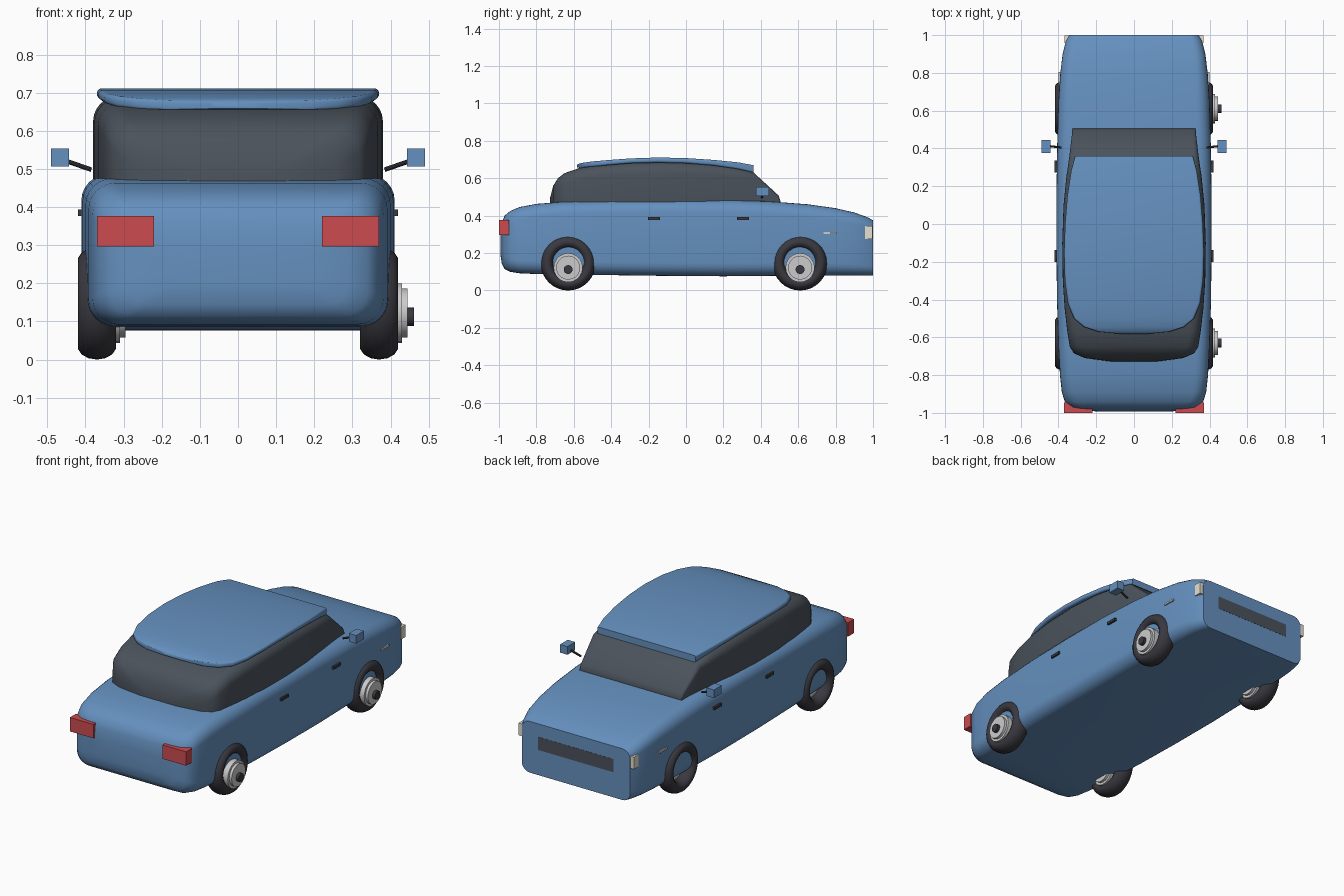
import bpy, math
from mathutils import Vector

if "Cube" in bpy.data.objects:
    bpy.data.objects.remove(bpy.data.objects["Cube"])


def material(name, rgb):
    m = bpy.data.materials.new(name)
    m.diffuse_color = (*rgb, 1)
    m.use_nodes = True
    m.node_tree.nodes["Principled BSDF"].inputs["Base Color"].default_value = m.diffuse_color
    return m


BLUE = material("blue_paint", (0.13, 0.28, 0.52))
DARK = material("dark_glass", (0.07, 0.085, 0.105))
BLACK = material("rubber", (0.04, 0.04, 0.05))
WHITE = material("pale_metal", (0.75, 0.75, 0.75))
CREAM = material("headlight", (0.8, 0.75, 0.62))
RED = material("red_light", (0.6, 0.07, 0.08))


def finish(o, name, mat, smooth=None):
    o.name = name
    o.data.materials.clear()
    o.data.materials.append(mat)
    if smooth:
        bpy.ops.object.select_all(action='DESELECT')
        o.select_set(True)
        bpy.context.view_layer.objects.active = o
        bpy.ops.object.shade_smooth_by_angle(angle=math.radians(smooth))
    return o


def mesh(name, verts, faces, mat, smooth):
    me = bpy.data.meshes.new(name)
    me.from_pydata(verts, [], faces)
    o = bpy.data.objects.new(name, me)
    bpy.context.collection.objects.link(o)
    return finish(o, name, mat, smooth)


def box(name, lo, hi, mat):
    bpy.ops.mesh.primitive_cube_add(size=1, location=[(a + b) / 2 for a, b in zip(lo, hi)])
    o = bpy.context.object
    o.scale = [abs(b - a) for a, b in zip(lo, hi)]
    return finish(o, name, mat)


def cylinder(name, p, q, r, mat, sides=24):
    p, q = Vector(p), Vector(q)
    bpy.ops.mesh.primitive_cylinder_add(vertices=sides, radius=r, depth=(q - p).length, location=(p + q) / 2)
    o = bpy.context.object
    o.rotation_euler = (q - p).to_track_quat('Z', 'Y').to_euler()
    return finish(o, name, mat, 35)


def rounded(w, z0, z1, r, n=7):
    r = min(r, w * 0.99, (z1 - z0) * 0.49)
    pts = []
    for k, (cx, cz) in enumerate([(w - r, z1 - r), (-w + r, z1 - r), (-w + r, z0 + r), (w - r, z0 + r)]):
        for i in range(n):
            a = math.pi / 2 * (k + i / (n - 1))
            pts.append((cx + r * math.cos(a), cz + r * math.sin(a)))
    return pts


def loft(name, stations, mat, smooth=40):
    # stations run front to back: y, half width, bottom, top, corner radius
    verts, faces = [], []
    for y, w, z0, z1, r in stations:
        verts += [(x, y, z) for x, z in rounded(w, z0, z1, r)]
    n = len(verts) // len(stations)
    for k in range(len(stations) - 1):
        for i in range(n):
            j = (i + 1) % n
            faces.append((k * n + i, k * n + j, k * n + n + j, k * n + n + i))
    faces.append(tuple(range(n))[::-1])
    faces.append(tuple(range(len(verts) - n, len(verts))))
    return mesh(name, verts, faces, mat, smooth)


# Body shell
loft("car_body", [
    (1.0, .345, .08, .375, .05), (.97, .36, .08, .392, .055), (.9, .378, .08, .417, .06),
    (.8, .39, .08, .44, .065), (.65, .4, .08, .461, .07), (.45, .406, .078, .476, .07),
    (.2, .41, .076, .485, .07), (-.1, .411, .078, .486, .07), (-.4, .408, .082, .483, .07),
    (-.65, .4, .085, .475, .07), (-.8, .392, .088, .463, .07), (-.89, .382, .092, .446, .07),
    (-.94, .367, .1, .425, .07), (-.97, .34, .115, .4, .07), (-.985, .29, .145, .36, .06),
    (-.992, .2, .19, .3, .04)], BLUE)

# Glass cabin
loft("cabin_glass", [
    (.505, .325, .4, .478, .01), (.495, .326, .4, .508, .015), (.36, .342, .4, .632, .03),
    (.25, .358, .4, .66, .05), (.1, .373, .4, .68, .06), (-.1, .38, .4, .69, .065),
    (-.3, .377, .4, .685, .065), (-.45, .367, .4, .672, .06), (-.57, .353, .4, .655, .06),
    (-.65, .34, .4, .627, .06), (-.685, .318, .4, .6, .06), (-.71, .26, .4, .56, .06),
    (-.728, .12, .4, .49, .04)], DARK)

# Roof panel
loft("roof", [
    (.36, .312, .63, .67, .008), (.28, .333, .649, .685, .01), (.15, .353, .668, .698, .012),
    (0, .365, .68, .708, .012), (-.15, .37, .684, .711, .012), (-.3, .366, .68, .706, .012),
    (-.42, .35, .67, .697, .012), (-.5, .318, .661, .69, .012), (-.545, .265, .657, .684, .012),
    (-.57, .19, .656, .679, .01), (-.582, .07, .658, .673, .006)], BLUE)

# Wheels: every rim sits on the +x side of its tyre
for side, x in (("left", -.37), ("right", .37)):
    for end, y in (("front", -.63), ("back", .61)):
        tag = f"{end}_{side}"
        bpy.ops.mesh.primitive_torus_add(major_radius=.112, minor_radius=.035, major_segments=32,
                                         minor_segments=14, location=(x, y, .147),
                                         rotation=(0, math.pi / 2, 0))
        tyre = bpy.context.object
        tyre.scale.z = 1.45
        finish(tyre, tag + "_tyre", BLACK, 40)
        cylinder(tag + "_rim", (x + .01, y, .122), (x + .06, y, .122), .078, WHITE, 20)
        cylinder(tag + "_rim_face", (x + .06, y, .122), (x + .075, y, .122), .064, WHITE, 20)
        cylinder(tag + "_hub", (x + .06, y, .112), (x + .092, y, .112), .024, BLACK, 14)

# Lights, mirrors, handles and trim on both sides
for side, s in (("left", -1), ("right", 1)):
    box(side + "_red_light", (s * .22, -1.0, .297), (s * .37, -.945, .377), RED)
    box(side + "_headlight", (s * .3, .957, .275), (s * .368, .998, .345), CREAM)
    box(side + "_mirror", (s * .443, .375, .506), (s * .49, .445, .553), BLUE)
    cylinder(side + "_mirror_arm", (s * .385, .405, .498), (s * .448, .412, .52), .006, BLACK, 10)
    for tag, y in (("front", -.17), ("back", .305)):
        box(f"{side}_{tag}_door_handle", (s * .395, y - .032, .377), (s * .42, y + .032, .393), BLACK)
    box(side + "_side_marker", (s * .38, .735, .302), (s * .4, .805, .312), WHITE)

# Grille
box("grille", (-.24, .97, .225), (.24, 1.001, .3), DARK)
